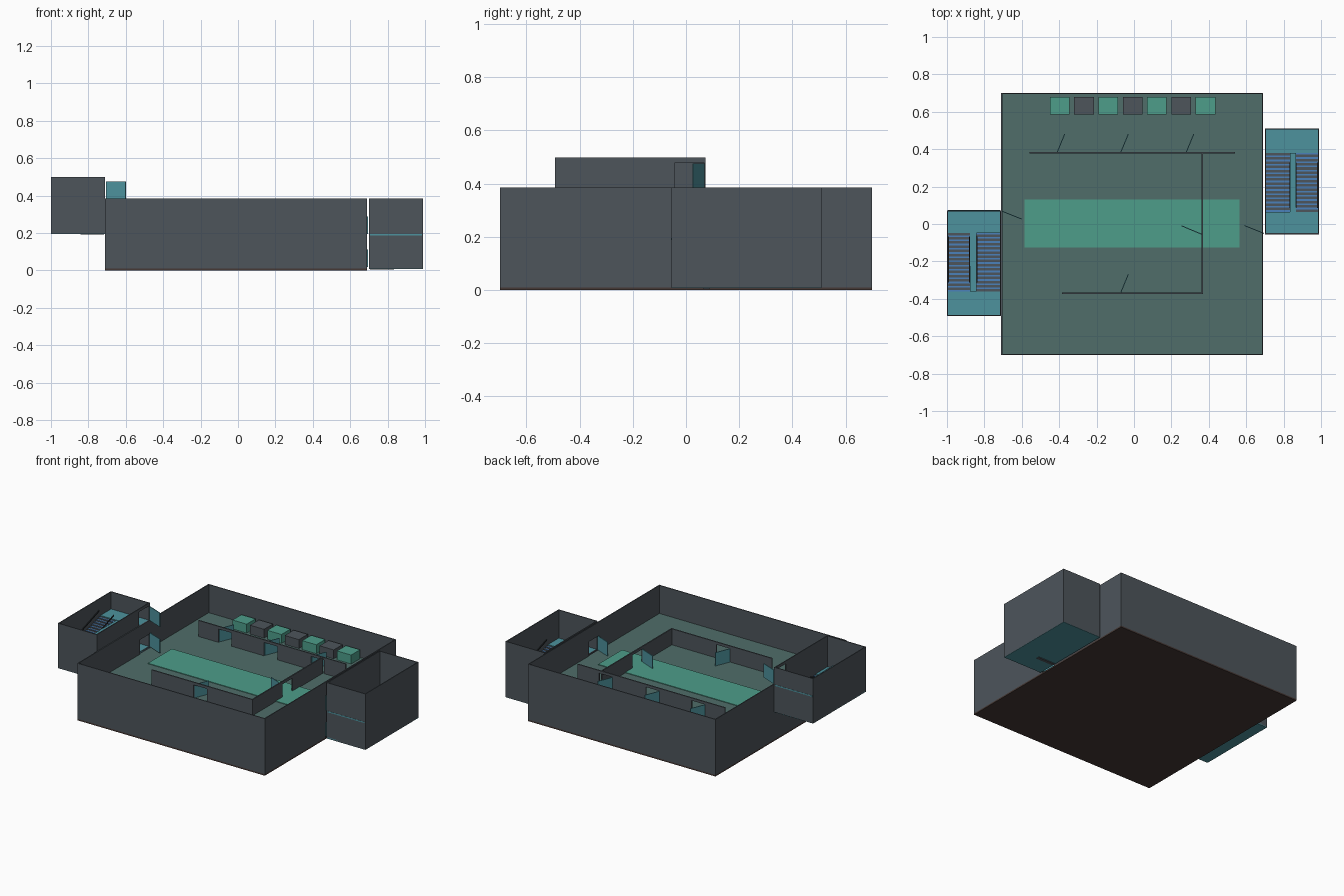
import bpy, bmesh
from mathutils import Vector

if "Cube" in bpy.data.objects:
    bpy.data.objects.remove(bpy.data.objects["Cube"], do_unlink=True)


def material(name, r, g, b):
    m = bpy.data.materials.new(name)
    m.use_nodes = True
    m.diffuse_color = (r, g, b, 1)
    node = m.node_tree.nodes["Principled BSDF"]
    node.inputs["Base Color"].default_value = (r, g, b, 1)
    node.inputs["Roughness"].default_value = 0.8
    return m


GREY = material("slate grey", 0.075, 0.09, 0.105)
FLOOR = material("dull green", 0.08, 0.155, 0.143)
GREEN = material("sea green", 0.075, 0.34, 0.255)
TEAL = material("teal", 0.075, 0.29, 0.34)
BLUE = material("step blue", 0.07, 0.22, 0.5)
BROWN = material("dark brown", 0.06, 0.04, 0.035)
DARK = material("charcoal", 0.02, 0.023, 0.026)


class Part:
    """Collects several solids into one named object of one colour."""

    def __init__(self, name, mat, place=lambda x, y, z: (x, y, z)):
        self.name, self.mat, self.place = name, mat, place
        self.bm = bmesh.new()

    def plate(self, a, b, thick, start, end=None):
        """Upright plate from a to b in plan, with low and high z at each end."""
        end = end or start
        a, b = Vector(a), Vector(b)
        d = (b - a).normalized()
        n = Vector((-d.y, d.x)) * thick / 2
        rings = []
        for p, (lo, hi) in ((a, start), (b, end)):
            pts = ((p - n, lo), (p + n, lo), (p + n, hi), (p - n, hi))
            rings.append([self.bm.verts.new(self.place(q.x, q.y, z)) for q, z in pts])
        r, s = rings
        self.bm.faces.new(r)
        self.bm.faces.new(s[::-1])
        for i in range(4):
            j = (i + 1) % 4
            self.bm.faces.new((r[j], r[i], s[i], s[j]))
        return self

    def box(self, x0, x1, y0, y1, z0, z1):
        ym = (y0 + y1) / 2
        return self.plate((x0, ym), (x1, ym), y1 - y0, (z0, z1))

    def wall(self, a, b, thick, z0, z1, gaps=()):
        """Wall with door gaps: (start distance, width, sill z, head z)."""
        a, b = Vector(a), Vector(b)
        d = (b - a).normalized()
        cuts = {0.0, (b - a).length}
        for s, w, _, _ in gaps:
            cuts |= {s, s + w}
        cuts = sorted(cuts)
        for u, v in zip(cuts, cuts[1:]):
            low = z0
            for s, w, sill, head in sorted(gaps, key=lambda g: g[2]):
                if s <= (u + v) / 2 <= s + w:
                    if sill > low:
                        self.plate(a + d * u, a + d * v, thick, (low, sill))
                    low = head
            if z1 > low:
                self.plate(a + d * u, a + d * v, thick, (low, z1))
        return self

    def done(self):
        bmesh.ops.recalc_face_normals(self.bm, faces=self.bm.faces)
        mesh = bpy.data.meshes.new(self.name)
        self.bm.to_mesh(mesh)
        self.bm.free()
        mesh.materials.append(self.mat)
        bpy.context.collection.objects.link(bpy.data.objects.new(self.name, mesh))


X0, X1, Y, TOP, F = -0.71, 0.69, 0.70, 0.385, 0.195   # main hall and upper floor
T = 0.006                                             # wall thickness
H = T / 2
DOOR = 0.097                                          # door height

# Base slab and upper floor
Part("base_slab", BROWN).box(X0, X1, -Y, Y, 0, 0.01).done()
Part("upper_floor", FLOOR).box(X0 + T, X1 - T, -Y + T, Y - T, F - 0.01, F).done()
Part("floor_panel", GREEN).box(-0.585, 0.565, -0.125, 0.13, F, F + 0.004).done()

# Outer walls, with openings to the stair towers
outer = Part("outer_walls", GREY)
for y in (-Y + H, Y - H):
    outer.wall((X0, y), (X1, y), T, 0.01, TOP)
outer.wall((X1 - H, -Y), (X1 - H, Y), T, 0.01, TOP,
           [(Y - 0.05, 0.11, 0.01, 0.01 + DOOR), (Y - 0.05, 0.11, F, F + DOOR)])
outer.wall((X0 + H, -Y), (X0 + H, Y), T, 0.01, TOP, [(Y - 0.04, 0.11, F, F + DOOR)])
outer.done()

# Low inner walls and their open doors
inner = Part("inner_walls", GREY)
Z1 = F + 0.108
HEAD = F + 0.09
inner.wall((-0.56, 0.38), (0.54, 0.38), 0.008, F, Z1,
           [(s, 0.1, F, HEAD) for s in (0.15, 0.49, 0.84)])
inner.wall((-0.385, -0.37), (0.37, -0.37), 0.008, F, Z1, [(0.315, 0.1, F, HEAD)])
inner.wall((0.366, -0.37), (0.366, 0.38), 0.008, F, Z1, [(0.315, 0.11, F, HEAD)])
inner.done()

doors = Part("inner_doors", TEAL)
for x, y in ((-0.41, 0.385), (-0.07, 0.385), (0.28, 0.385), (-0.07, -0.365)):
    doors.plate((x, y), (x + 0.04, y + 0.097), 0.005, (F, HEAD))
doors.plate((0.362, -0.055), (0.255, -0.01), 0.005, (F, HEAD))
doors.done()

# Row of storage blocks in alternating colours
for mat, first, name in ((GREEN, 0, "green_blocks"), (GREY, 1, "grey_blocks")):
    blocks = Part(name, mat)
    for i in range(first, 7, 2):
        x = -0.45 + i * 0.13
        blocks.box(x, x + 0.105, 0.585, 0.68, F, F + 0.06)
    blocks.done()


def stair_tower(side, s, dx, dy, dz, top):
    """Tower with two flights, described on the +x side and turned for the other."""
    def place(x, y, z):
        return (s * x + dx, s * y + dy, z + dz)

    def part(name, mat):
        return Part(side + "_tower_" + name, mat, place)

    xa, xb, ya, yb = 0.70, 0.99, -0.055, 0.51
    low, mid, high = 0.018, 0.102, F
    s0, s1 = 0.065, 0.38
    top -= dz

    # Shell
    walls = part("walls", GREY)
    walls.wall((xa + H, ya), (xa + H, yb), T, 0.01, top,
               [(0.005, 0.11, z, z + DOOR) for z in (low, high)])
    walls.wall((xb - H, ya), (xb - H, yb), T, 0.01, top)
    for y in (ya + H, yb - H):
        walls.wall((xa, y), (xb, y), T, 0.01, top)
    walls.done()

    # Floor, landings and the block between flights
    land = part("landings", TEAL)
    land.box(xa, xb, ya, yb, 0.008, low)
    land.box(xa + T, xb - T, s1, yb - T, mid - 0.01, mid)
    land.box(xa + T, xb - T, ya - 0.001, s0, high - 0.008, high)
    land.box(0.833, 0.867, s0, s1, low, high - 0.002)
    land.done()

    # Flights with coloured nosings
    treads, nosing = part("treads", GREY), part("nosings", BLUE)
    n = 14
    run = (s1 - s0) / n
    for x0, x1, z0, z1, up in ((xa + T, 0.833, low, mid, True),
                               (0.867, xb - T, mid, high, False)):
        for i in range(n):
            z = z0 + (z1 - z0) * (i + 1) / (n + 1)
            y = s0 + i * run if up else s1 - (i + 1) * run
            edge = y if up else y + run * 0.6
            treads.box(x0, x1, y, y + run, z - 0.02, z)
            nosing.box(x0, x1, edge, edge + run * 0.4, z - 0.004, z + 0.0015)
    treads.done()
    nosing.done()

    # Sloping handrails
    rails = part("handrails", DARK)
    for x, za, zb in ((0.83, low, mid), (0.87, high, mid), (xb - 0.009, high, mid)):
        rails.plate((x, s0 + 0.02), (x, s1 - 0.05), 0.005,
                    (za + 0.035, za + 0.043), (zb + 0.045, zb + 0.053))
    rails.done()

    # Doors standing open into the hall
    leaf = part("doors", TEAL)
    for z in (low, high):
        leaf.plate((xa - 0.005, -0.05), (0.59, -0.008), 0.005, (z, z + DOOR - 0.003))
    leaf.done()


stair_tower("left", 1, 0, 0, 0, TOP)
stair_tower("right", -1, -0.01, 0.018, 0.187, 0.498)
